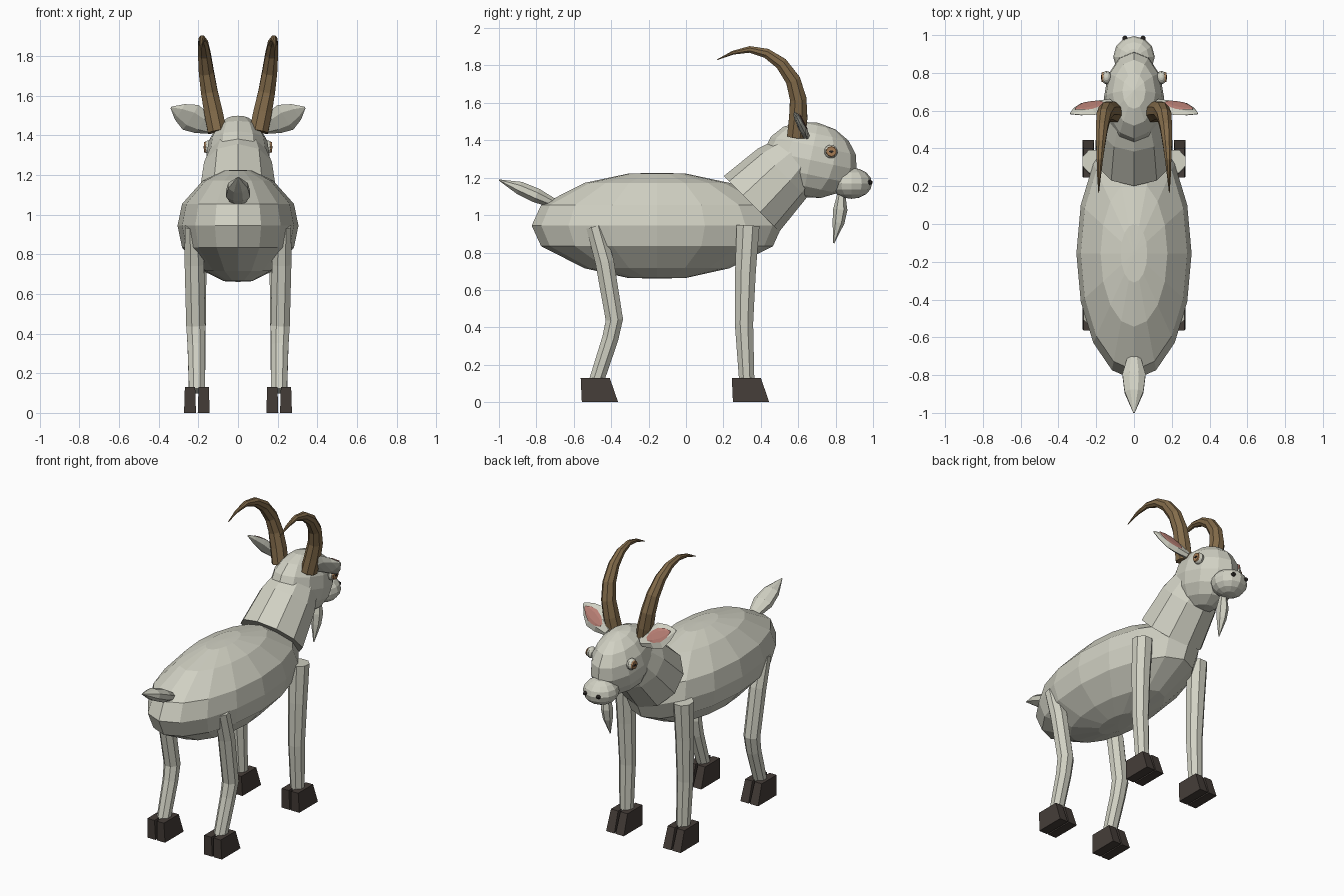
import bpy, bmesh, math
from mathutils import Vector, Matrix

if "Cube" in bpy.data.objects:
    bpy.data.objects.remove(bpy.data.objects["Cube"])


def material(name, rgb):
    m = bpy.data.materials.new(name)
    m.diffuse_color = (*rgb, 1)
    m.use_nodes = True
    m.node_tree.nodes["Principled BSDF"].inputs["Base Color"].default_value = m.diffuse_color
    return m


FUR = material("pale_fur", (0.64, 0.64, 0.55))
HORN = material("horn_brown", (0.23, 0.15, 0.07))
HOOF = material("hoof_dark", (0.06, 0.047, 0.04))
PINK = material("ear_pink", (0.52, 0.23, 0.19))
IRIS = material("iris_brown", (0.38, 0.2, 0.09))
BLACK = material("black", (0.02, 0.017, 0.015))


def finish(name, bm, mat, mirror=False):
    bmesh.ops.recalc_face_normals(bm, faces=bm.faces[:])
    me = bpy.data.meshes.new(name)
    bm.to_mesh(me)
    bm.free()
    me.materials.append(mat)
    ob = bpy.data.objects.new(name, me)
    bpy.context.collection.objects.link(ob)
    if mirror:
        ob.modifiers.new("mirror", 'MIRROR')
    return ob


def skin(bm, rings):
    """Bridge equal rings of points and cap both ends."""
    vs = [[bm.verts.new(p) for p in r] for r in rings]
    n = len(vs[0])
    for a, b in zip(vs, vs[1:]):
        for i in range(n):
            j = (i + 1) % n
            bm.faces.new((a[i], a[j], b[j], b[i]))
    bm.faces.new(vs[0])
    bm.faces.new(vs[-1])


def loft(name, stations, sides, mat, mirror=False, ref=(1, 0, 0), offset=0.5):
    """Tube through (x, y, z, radius along ref, other radius)."""
    pts = [Vector(s[:3]) for s in stations]
    rings = []
    for k, s in enumerate(stations):
        t = (pts[min(k + 1, len(pts) - 1)] - pts[max(k - 1, 0)]).normalized()
        u = Vector(ref)
        u = (u - t * u.dot(t)).normalized()
        v = t.cross(u)
        ring = []
        for i in range(sides):
            a = 2 * math.pi * (i + offset) / sides
            ring.append(pts[k] + u * s[3] * math.cos(a) + v * s[4] * math.sin(a))
        rings.append(ring)
    bm = bmesh.new()
    skin(bm, rings)
    return finish(name, bm, mat, mirror)


def ball(name, centre, radii, mat, seg=12, rings=8, pitch=0.0, mirror=False):
    bm = bmesh.new()
    m = (Matrix.Translation(centre) @ Matrix.Rotation(pitch, 4, 'X')
         @ Matrix.Diagonal((*radii, 1)))
    bmesh.ops.create_uvsphere(bm, u_segments=seg, v_segments=rings, radius=1, matrix=m)
    return finish(name, bm, mat, mirror)


# Body: barrel made of stacked oval rings (height, scale)
levels = [(-0.283, 0.02), (-0.28, 0.23), (-0.228, 0.58), (-0.11, 0.925), (0, 1),
          (0.11, 0.925), (0.228, 0.58), (0.278, 0.23), (0.282, 0.02)]
bm = bmesh.new()
skin(bm, [[(0.305 * s * math.sin(i * math.pi / 8),
            -0.155 + 0.67 * s * math.cos(i * math.pi / 8), 0.944 + h)
           for i in range(16)] for h, s in levels])
finish("body", bm, FUR)

# Neck, head and muzzle
loft("neck", [(0, 0.35, 1.06, 0.205, 0.21), (0, 0.515, 1.225, 0.18, 0.185),
              (0, 0.61, 1.32, 0.14, 0.14)], 10, FUR)
ball("head", (0, 0.665, 1.295), (0.16, 0.252, 0.203), FUR, pitch=math.radians(-12))
ball("muzzle", (0, 0.885, 1.17), (0.11, 0.11, 0.083), FUR, seg=12, rings=8)
ball("nostril", (0.048, 0.982, 1.175), (0.014, 0.016, 0.013), BLACK, 8, 6, mirror=True)

# Beard and tail
loft("beard", [(0, 0.83, 1.11, 0.022, 0.022), (0, 0.825, 1.03, 0.036, 0.038),
               (0, 0.815, 0.96, 0.03, 0.032), (0, 0.79, 0.85, 0.003, 0.003)], 6, FUR)
loft("tail", [(0, -0.69, 1.055, 0.032, 0.025), (0, -0.8, 1.105, 0.066, 0.042),
              (0, -0.89, 1.145, 0.054, 0.038), (0, -1.0, 1.188, 0.004, 0.003)], 8, FUR)

# Horns sweep up and back
loft("horn", [(x, y, z, r * 0.95, r) for x, y, z, r in (
    (0.105, 0.59, 1.42, 0.054), (0.125, 0.6, 1.52, 0.053), (0.145, 0.6, 1.62, 0.048),
    (0.16, 0.573, 1.72, 0.043), (0.17, 0.51, 1.81, 0.036), (0.176, 0.43, 1.865, 0.028),
    (0.181, 0.34, 1.886, 0.019), (0.185, 0.25, 1.868, 0.011),
    (0.187, 0.165, 1.83, 0.002))], 8, HORN, True)

# Ears: flat leaves with a pink inner plate on the front side
WIDE = Vector((-0.35, -0.42, 0.84))
ROOT, TIP = Vector((0.12, 0.64, 1.43)), Vector((0.337, 0.585, 1.54))


def leaf(name, shape, mat, shift=(0, 0, 0)):
    st = [(*(ROOT.lerp(TIP, t) + Vector(shift)), w, d) for t, w, d in shape]
    loft(name, st, 6, mat, True, WIDE, 0)


leaf("ear", [(0, 0.03, 0.02), (0.3, 0.066, 0.022), (0.55, 0.08, 0.02),
             (0.8, 0.05, 0.014), (1, 0.006, 0.004)], FUR)
axis = (TIP - ROOT).normalized()
front = axis.cross(WIDE).normalized()
front *= 1 if front.y > 0 else -1
leaf("ear_inner", [(0.22, 0.012, 0.003), (0.36, 0.036, 0.004), (0.57, 0.045, 0.004),
                   (0.75, 0.03, 0.004), (0.88, 0.006, 0.003)], PINK, front * 0.02)

# Eyes: ball, iris disc and dark slot pupil
ball("eye", (0.145, 0.775, 1.34), (0.028, 0.036, 0.036), FUR, 10, 8, mirror=True)
for nm, x0, x1, r, h, mat in (("iris", 0.162, 0.171, 0.029, 0.029, IRIS),
                              ("pupil", 0.168, 0.174, 0.014, 0.007, BLACK)):
    loft(nm, [(x0, 0.777, 1.34, r, h), (x1, 0.777, 1.34, r * 0.9, h * 0.9)],
         10, mat, True, (0, 1, 0))

# Legs
loft("front_leg", [(0.213, 0.332, 0.945, 0.064, 0.066), (0.213, 0.318, 0.7, 0.058, 0.06),
                   (0.21, 0.31, 0.42, 0.051, 0.053), (0.207, 0.325, 0.11, 0.044, 0.044)],
     8, FUR, True)
loft("hind_leg", [(0.222, -0.488, 0.94, 0.05, 0.05), (0.22, -0.435, 0.75, 0.053, 0.054),
                  (0.213, -0.383, 0.44, 0.052, 0.05), (0.21, -0.405, 0.34, 0.048, 0.047),
                  (0.207, -0.48, 0.11, 0.043, 0.043)], 8, FUR, True)

# Cloven hooves: two tapered toes each
for nm, y in (("front_hoof", 0.245), ("hind_hoof", -0.563)):
    bm = bmesh.new()
    for xa in (0.143, 0.212):
        xb = xa + 0.06
        skin(bm, [[(xa, y + 0.006, 0), (xb, y + 0.006, 0), (xb, y + 0.2, 0), (xa, y + 0.2, 0)],
                  [(xa + 0.004, y, 0.13), (xb - 0.004, y, 0.13),
                   (xb - 0.004, y + 0.155, 0.13), (xa + 0.004, y + 0.155, 0.13)]])
    finish(nm, bm, HOOF, True)
